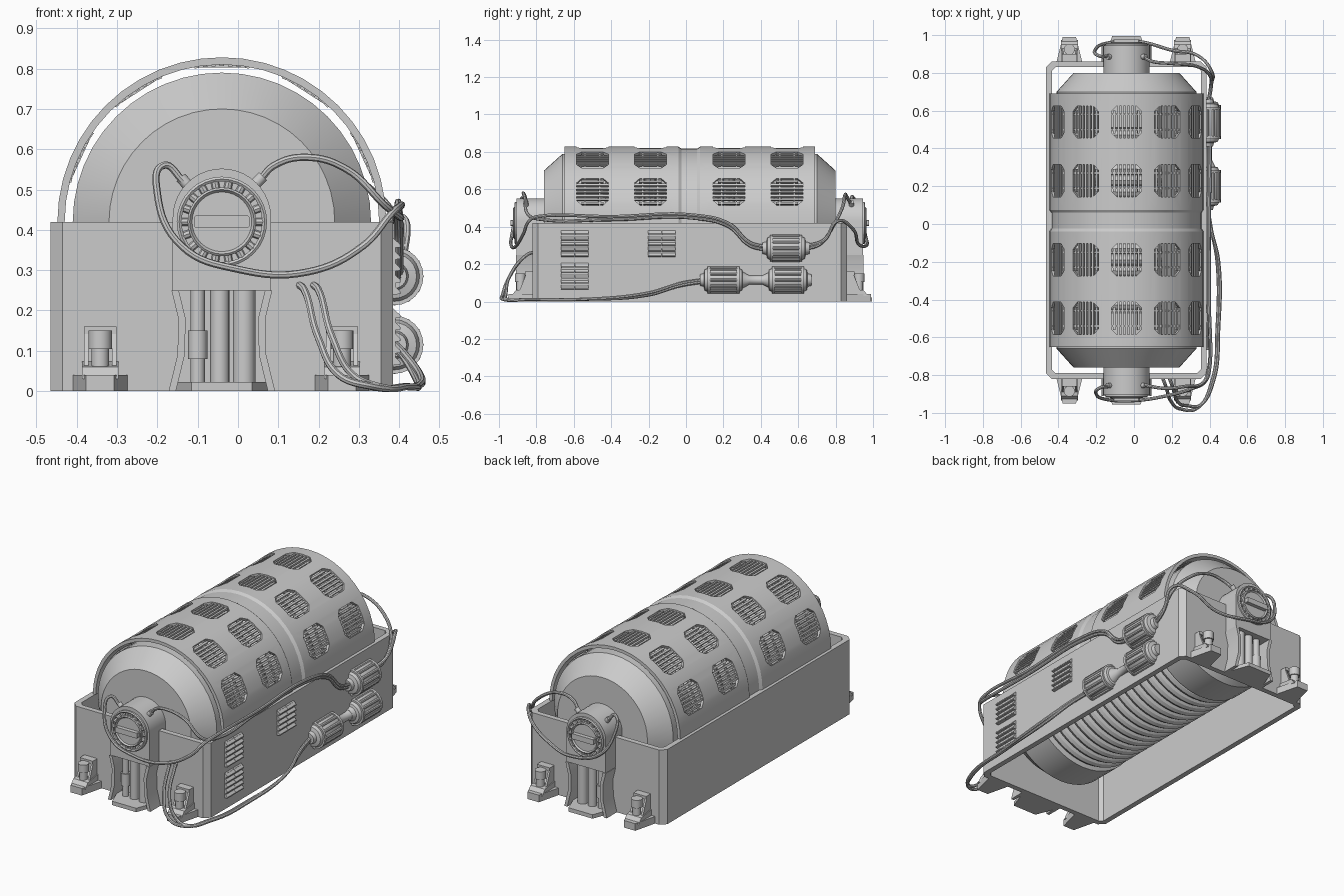
import bpy, bmesh, math
from mathutils import Vector, Matrix

if "Cube" in bpy.data.objects:
    bpy.data.objects.remove(bpy.data.objects["Cube"])

CX, CZ, CY = -0.04, 0.42, 0.02      # drum axis and middle of the length
R_OUT, R_IN = 0.408, 0.39


def finish(bm, name, smooth=True):
    bmesh.ops.recalc_face_normals(bm, faces=bm.faces)
    me = bpy.data.meshes.new(name)
    bm.to_mesh(me)
    bm.free()
    ob = bpy.data.objects.new(name, me)
    bpy.context.collection.objects.link(ob)
    if smooth:
        shade(ob)
    return ob


def activate(ob):
    bpy.ops.object.select_all(action='DESELECT')
    ob.select_set(True)
    bpy.context.view_layer.objects.active = ob


def shade(ob):
    activate(ob)
    bpy.ops.object.shade_smooth_by_angle(angle=math.radians(32))


def prism(bm, pts, fn, lo, hi):
    a = [bm.verts.new(fn(u, v, lo)) for u, v in pts]
    b = [bm.verts.new(fn(u, v, hi)) for u, v in pts]
    n = len(pts)
    bm.faces.new(a)
    bm.faces.new(b)
    for i in range(n):
        bm.faces.new((a[i], a[(i + 1) % n], b[(i + 1) % n], b[i]))


def box(bm, x0, x1, y0, y1, z0, z1):
    prism(bm, [(x0, y0), (x1, y0), (x1, y1), (x0, y1)], lambda u, v, w: (u, v, w), z0, z1)


def rod(bm, p, q, r, r2=None, n=16):
    p, q = Vector(p), Vector(q)
    d = q - p
    m = Matrix.Translation((p + q) / 2) @ d.to_track_quat('Z', 'Y').to_matrix().to_4x4()
    bmesh.ops.create_cone(bm, cap_ends=True, segments=n, radius1=r,
                          radius2=r if r2 is None else r2, depth=d.length, matrix=m)


def lathe(bm, prof, x, z, n, half=False, loop=False):
    """Turn a (y, radius) profile about an axis along y."""
    steps = n + 1 if half else n
    rings = []
    for i in range(steps):
        a = (math.pi if half else 2 * math.pi) * i / n
        rings.append([bm.verts.new((x + r * math.cos(a), y, z + r * math.sin(a))) for y, r in prof])
    k = len(prof)
    for i in range(n):
        A, B = rings[i], rings[(i + 1) % steps]
        for j in range(k if loop else k - 1):
            bm.faces.new((A[j], A[(j + 1) % k], B[(j + 1) % k], B[j]))
    if half:
        bm.faces.new(rings[0])
        bm.faces.new(rings[-1])
    elif not loop:
        bm.faces.new([r[0] for r in rings])
        bm.faces.new([r[-1] for r in rings])


def cable(name, pts, r=0.009):
    cu = bpy.data.curves.new(name, 'CURVE')
    cu.dimensions = '3D'
    cu.bevel_depth, cu.bevel_resolution, cu.resolution_u = r, 2, 8
    cu.use_fill_caps = True
    sp = cu.splines.new('BEZIER')
    sp.bezier_points.add(len(pts) - 1)
    for b, p in zip(sp.bezier_points, pts):
        b.co = p
        b.handle_left_type = b.handle_right_type = 'AUTO'
    ob = bpy.data.objects.new(name, cu)
    bpy.context.collection.objects.link(ob)
    activate(ob)
    bpy.ops.object.convert(target='MESH')
    shade(bpy.context.object)


# open-bottomed housing with chamfered corners
def plan(x0, x1, y0, y1, c):
    return [(x0 + c, y0), (x1 - c, y0), (x1, y0 + c), (x1, y1 - c),
            (x1 - c, y1), (x0 + c, y1), (x0, y1 - c), (x0, y0 + c)]


bm = bmesh.new()
outer, inner = plan(-.465, .385, -.82, .86, .03), plan(-.435, .355, -.79, .83, .02)
loops = [[bm.verts.new((x, y, z)) for x, y in p]
         for p, z in ((outer, 0), (outer, CZ), (inner, CZ), (inner, 0))]
for A, B in zip(loops, loops[1:] + loops[:1]):
    for i in range(8):
        bm.faces.new((A[i], A[(i + 1) % 8], B[(i + 1) % 8], B[i]))
finish(bm, "housing", False)

# ribbed inner drum
prof = [(-.76, .28), (-.66, .37), (-.47, .37)]
for i in range(16):
    y = -.46 + i * .06
    prof += [(y, .335), (y + .012, .357), (y + .03, .366), (y + .048, .357)]
prof += [(.50, .335), (.51, .37), (.70, .37), (.80, .28)]
bm = bmesh.new()
lathe(bm, prof, CX, CZ, 48)
finish(bm, "drum")

# cover shell, with octagonal windows cut out
bm = bmesh.new()
lathe(bm, [(-.65, R_OUT), (-.04, R_OUT), (-.025, .398), (.06, .398), (.075, R_OUT),
           (.69, R_OUT), (.69, R_IN), (-.65, R_IN)], CX, CZ, 24, half=True, loop=True)
shell = finish(bm, "cover_shell", False)
cut, grille = bmesh.new(), bmesh.new()
for y0 in (-.50, -.19, .23, .54):
    for k in range(-2, 3):
        mid = math.pi / 2 + k * math.radians(32.7)

        def at(u, v, r, a=mid):
            return (CX + r * math.cos(a) - u * math.sin(a), y0 + v,
                    CZ + r * math.sin(a) + u * math.cos(a))
        prism(cut, plan(-.08, .08, -.086, .086, .03), at, .35, .46)
        for i in range(-3, 4):
            a = mid + i * .022 / R_OUT
            h = .06 if abs(i) == 3 else .088
            prism(grille, [(-.0055, -h), (.0055, -h), (.0055, h), (-.0055, h)],
                  lambda u, v, r: at(u, v, r, a), .386, .401)
        for v in (-.04, .04):
            prism(grille, [(-.08, v - .004), (.08, v - .004), (.08, v + .004), (-.08, v + .004)],
                  at, .383, .394)
cutter = finish(cut, "window_cutter", False)
cutter.hide_render = True
mod = shell.modifiers.new("windows", 'BOOLEAN')
mod.object, mod.operation, mod.solver = cutter, 'DIFFERENCE', 'EXACT'
activate(shell)
bpy.ops.object.modifier_apply(modifier=mod.name)
bpy.data.objects.remove(cutter)
shade(shell)
finish(grille, "window_grilles", False)

# matching fittings on the front and back ends
for end, s in (("front", -1), ("back", 1)):
    def Y(d):
        return CY + s * d

    def face(u, v, d):
        return (CX + u, Y(d), v)

    # trunnion arch and its flared legs
    bm = bmesh.new()
    arch = [(.122 * math.cos(math.pi * i / 20), CZ + .01 + .122 * math.sin(math.pi * i / 20))
            for i in range(21)]
    prism(bm, arch + [(-.122, .25), (.122, .25)], face, .76, .925)
    leg = [(.125, .25), (.108, .18), (.11, .09), (.132, 0)]
    for m in (-1, 1):
        prism(bm, [(m * u, v) for u, v in leg] + [(m * (u - .018), v) for u, v in leg[::-1]],
              face, .83, .93)
    prism(bm, [(-.13, .83), (.13, .83), (.075, .975), (-.075, .975)],
          lambda u, v, w: (CX + u, Y(v), w), 0, .022)
    finish(bm, end + "_trunnion")

    # bearing ring, rollers and keyed hub
    bm = bmesh.new()
    lathe(bm, [(Y(.92), .112), (Y(.934), .112), (Y(.938), .106), (Y(.934), .1), (Y(.92), .1)],
          CX, CZ, 32, loop=True)
    lathe(bm, [(Y(.92), .085), (Y(.94), .085), (Y(.944), .08), (Y(.936), .074)], CX, CZ, 32)
    for i in range(18):
        a = i * math.tau / 18
        dx, dz = math.cos(a), math.sin(a)
        rod(bm, (CX + .083 * dx, Y(.926), CZ + .083 * dz),
            (CX + .102 * dx, Y(.926), CZ + .102 * dz), .01, n=8)
    prism(bm, plan(-.068, .068, CZ - .015, CZ + .015, .003), face, .92, .958)
    finish(bm, end + "_bearing")

    # pistons under the trunnion
    bm = bmesh.new()
    for u, r in ((-.06, .018), (-.005, .024), (.055, .028)):
        rod(bm, (CX + u, Y(.875), .01), (CX + u, Y(.875), .26), r)
    rod(bm, (CX - .06, Y(.875), .08), (CX - .06, Y(.875), .15), .024)
    finish(bm, end + "_pistons")

    # mounting lugs with bolts
    bm = bmesh.new()
    for x in (-.342, .258):
        prism(bm, [(-.07, .83), (.07, .83), (.035, .97), (-.035, .97)],
              lambda u, v, w: (x + u, Y(v), w), 0, .04)
        prism(bm, [(.83, .03), (.955, .03), (.93, .06), (.83, .075)],
              lambda u, v, w: (x + w, Y(u), v), -.045, .045)
        for m in (-1, 1):
            prism(bm, [(.83, .06), (.91, .06), (.87, .16), (.83, .16)],
                  lambda u, v, w: (x + m * w, Y(u), v), .029, .04)
        prism(bm, [(-.04, .142), (.04, .142), (.04, .16), (-.04, .16)],
              lambda u, v, w: (x + u, Y(w), v), .83, .88)
        rod(bm, (x, Y(.905), .05), (x, Y(.905), .115), .022)
        rod(bm, (x, Y(.905), .105), (x, Y(.905), .15), .029)
    finish(bm, end + "_lugs")

# louvred vents on the right side
bm = bmesh.new()
for y, z in ((-.595, .31), (-.595, .135), (-.13, .31)):
    prism(bm, plan(y - .07, y + .07, z - .065, z + .065, .012), lambda u, v, w: (w, u, v), .38, .391)
    for m in (-1, 1):
        for i in range(5):
            zz = z + (i - 2) * .029
            prism(bm, [(.385, zz - .013), (.403, zz - .011), (.403, zz - .005), (.385, zz + .012)],
                  lambda u, v, w: (u, w, v), y + m * .037 - .036, y + m * .037 + .036)
finish(bm, "side_vents", False)

# ribbed barrel connectors on the right side
BX = .388
bm = bmesh.new()
for y, z in ((.535, .285), (.545, .115), (.2, .115)):
    lathe(bm, [(y - .125, .03), (y - .105, .035), (y - .1, .055), (y - .08, .065), (y + .08, .065),
               (y + .1, .055), (y + .105, .035), (y + .125, .03)], BX, z, 24)
    for i in range(12):
        a = i * math.tau / 12
        c, d = .064 * math.cos(a), .064 * math.sin(a)
        rod(bm, (BX + c, y - .075, z + d), (BX + c, y + .075, z + d), .009, n=8)
    for e in (-.085, .07):
        lathe(bm, [(y + e, .06), (y + e, .072), (y + e + .015, .072), (y + e + .015, .06)], BX, z, 24)
lathe(bm, [(.30, .045), (.34, .024), (.41, .024), (.45, .045)], BX, .115, 20)
finish(bm, "barrel_connectors")

# cables running from both ends into the connectors
side = [(.392, -.78, .44), (.392, -.4, .438), (.392, .05, .445), (.395, .23, .40), (.395, .34, .30),
        (.395, .43, .275)]
cable("upper_cable", [(.055, -.85, .525), (.09, -.86, .56), (.17, -.87, .58), (.27, -.86, .55),
                      (.365, -.84, .46)] + side)
cable("front_loop_cable", [(-.135, -.86, .52), (-.185, -.87, .56), (-.2, -.9, .49), (-.14, -.93, .36),
                           (.0, -.935, .302), (.17, -.91, .295), (.31, -.87, .36), (.38, -.83, .44)]
      + [(x + .006, y, z + .016) for x, y, z in side])
cable("back_cable", [(.055, .88, .525), (.1, .86, .56), (.2, .85, .57), (.33, .835, .5), (.4, .79, .41),
                     (.405, .72, .31), (.39, .64, .28)])
cable("back_loop_cable", [(-.135, .89, .52), (-.185, .89, .56), (-.2, .93, .46), (-.13, .96, .35),
                          (.03, .965, .3), (.2, .92, .31), (.34, .89, .39), (.41, .81, .43),
                          (.41, .74, .33), (.395, .64, .295)])
for i, o in enumerate((0, .035)):
    cable("lower_cable_%d" % (i + 1),
          [(.15 + o, -.81, .265), (.165 + o, -.85, .25), (.2 + o, -.945, .13), (.25 + o, -.98 + o / 2, .04),
           (.33 + o / 2, -.978 + o / 2, .012), (.41 + o / 4, -.84, .011), (.44 + o / 4, -.55, .012),
           (.44 + o / 4, -.2, .035 + o / 3), (.41, -.03, .085 + o / 3), (.39, .09, .105 + o / 3)])

# clamps where the cables leave the trunnions
bm = bmesh.new()
for y in (-.855, .885):
    rod(bm, (.03, y, .5), (.062, y, .533), .014, n=12)
    rod(bm, (-.11, y, .495), (-.142, y, .53), .014, n=12)
finish(bm, "cable_clamps")
